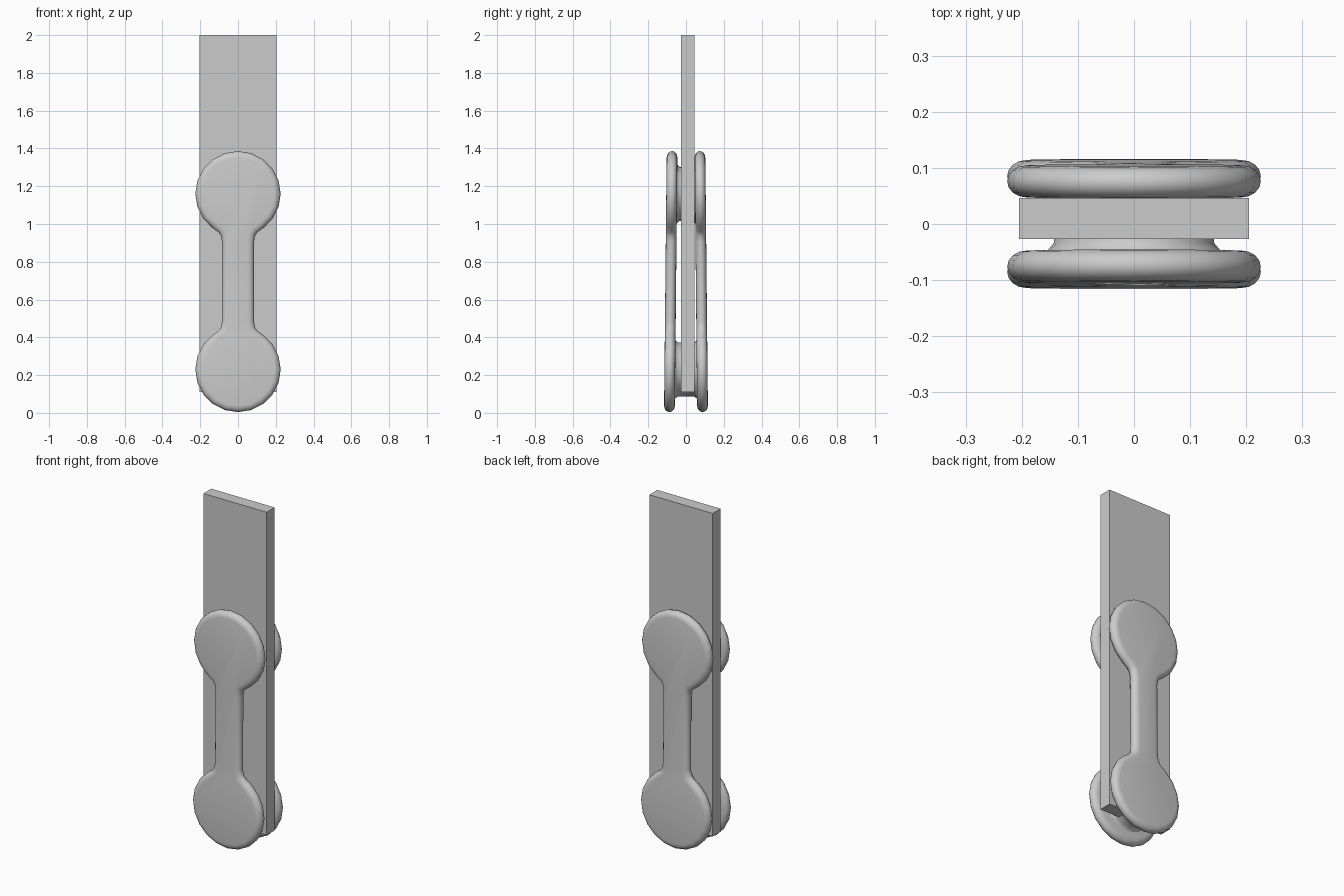
import bpy, bmesh, math

if "Cube" in bpy.data.objects:
    bpy.data.objects.remove(bpy.data.objects["Cube"])

R, BAR = 0.226, 0.085          # disc radius, bar half width
Z_LOW, Z_HIGH = 0.23, 1.16     # disc centres
HALF_T = 0.0285                # link half thickness
MID = (Z_LOW + Z_HIGH) / 2


def finish(name, bm, smooth=True):
    bmesh.ops.recalc_face_normals(bm, faces=bm.faces)
    mesh = bpy.data.meshes.new(name)
    bm.to_mesh(mesh)
    bm.free()
    obj = bpy.data.objects.new(name, mesh)
    bpy.context.collection.objects.link(obj)
    if smooth:
        bpy.ops.object.select_all(action='DESELECT')
        obj.select_set(True)
        bpy.context.view_layer.objects.active = obj
        bpy.ops.object.shade_smooth_by_angle(angle=math.radians(40))
    return obj


def link_y(z):
    # links spread apart slightly towards the bottom
    return 0.076 + 0.0095 * (Z_HIGH - z) / (Z_HIGH - Z_LOW)


def outline(d):
    """Closed dumbbell outline (x, z), inset by d."""
    r = R - d
    arc = [(r * math.cos(a), Z_HIGH + r * math.sin(a))
           for a in (math.radians(90 - 18 * i) for i in range(9))]
    neck = [(0.104 - d, 0.957 + d * 0.4), (0.09 - d, 0.937 + d * 0.2), (BAR - d, 0.905)]
    upper = arc[:-1] + [(r * math.cos(math.radians(-53)),
                         Z_HIGH + r * math.sin(math.radians(-53)))] + neck
    right = upper + [(x, 2 * MID - z) for x, z in reversed(upper)]
    return right + [(-x, z) for x, z in reversed(right[1:-1])]


def link(name, side):
    # rounded rim: stacked outlines following a half circle
    bm = bmesh.new()
    rings = []
    for i in range(9):
        a = math.radians(-90 + 22.5 * i)
        d = 0.034 * (1 - math.cos(a))
        rings.append([bm.verts.new((x, side * (link_y(z) + HALF_T * math.sin(a)), z))
                      for x, z in outline(d)])
    n = len(rings[0])
    for r0, r1 in zip(rings, rings[1:]):
        for i in range(n):
            j = (i + 1) % n
            bm.faces.new((r0[i], r0[j], r1[j], r1[i]))
    bm.faces.new(rings[0])
    bm.faces.new(rings[-1])
    return finish(name, bm)


def pin(name, zc):
    # round pin through the plate, flared where it meets each link
    end = link_y(zc) - 0.022
    prof = [(-end, 0.165), (-end + 0.008, 0.153), (-end + 0.02, 0.143),
            (end - 0.02, 0.143), (end - 0.008, 0.153), (end, 0.165)]
    bm = bmesh.new()
    n = 24
    rings = [[bm.verts.new((r * math.cos(math.tau * i / n), y,
                            zc + r * math.sin(math.tau * i / n)))
              for i in range(n)] for y, r in prof]
    for r0, r1 in zip(rings, rings[1:]):
        for i in range(n):
            j = (i + 1) % n
            bm.faces.new((r0[i], r0[j], r1[j], r1[i]))
    bm.faces.new(rings[0])
    bm.faces.new(rings[-1])
    return finish(name, bm)


# flat plate
bm = bmesh.new()
bmesh.ops.create_cube(bm, size=1)
for v in bm.verts:
    v.co = (v.co.x * 0.41, v.co.y * 0.073 + 0.0095, v.co.z * 1.89 + 1.055)
finish("plate", bm, smooth=False)

# dumbbell links on both sides
link("front_link", -1)
link("back_link", 1)

# pins
pin("upper_pin", Z_HIGH)
pin("lower_pin", Z_LOW)
